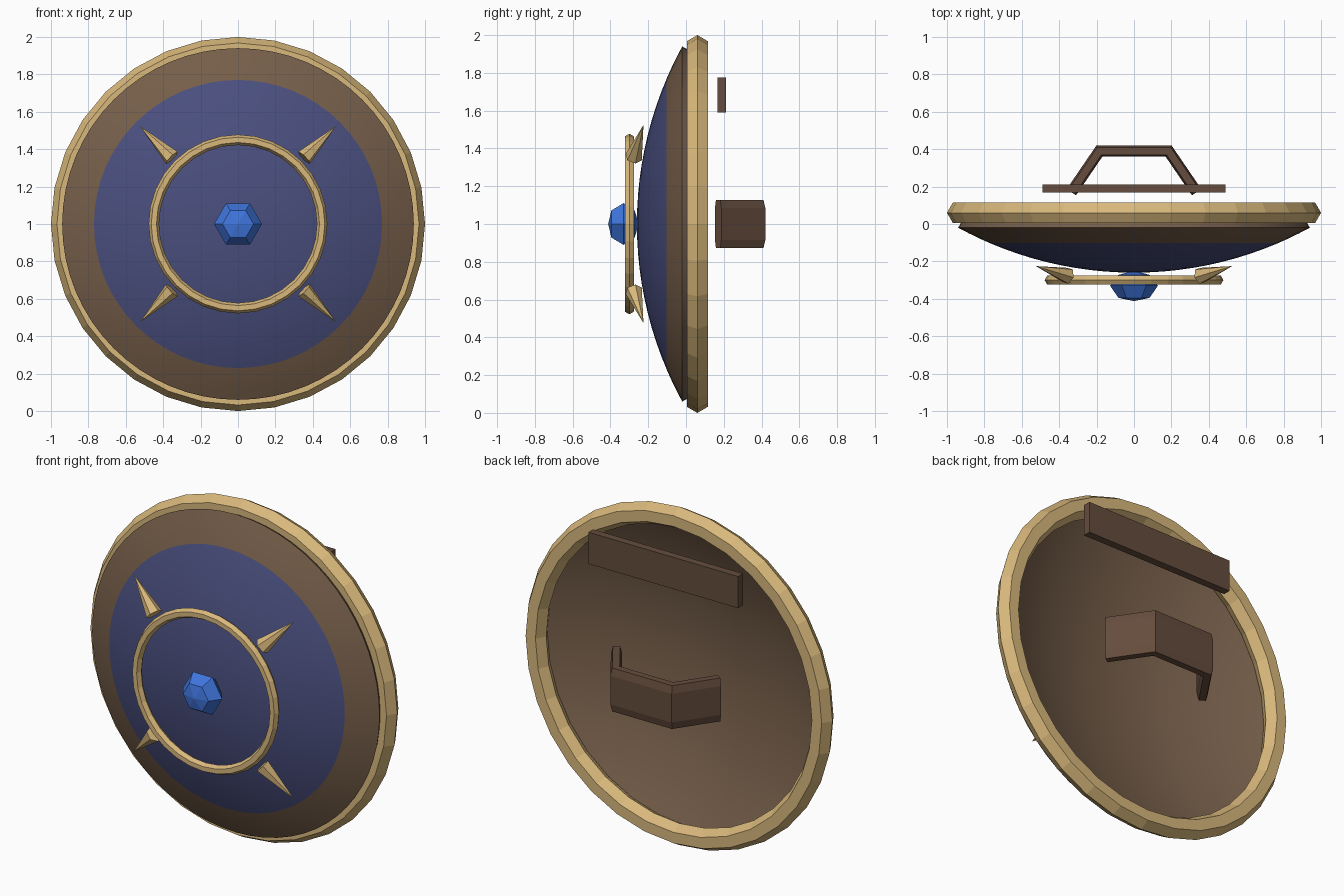
import bpy, bmesh, math
from mathutils import Vector

if "Cube" in bpy.data.objects:
    bpy.data.objects.remove(bpy.data.objects["Cube"])

CZ = 1.0  # height of the shield's centre


def material(name, rgb):
    m = bpy.data.materials.new(name)
    m.diffuse_color = (*rgb, 1)
    m.use_nodes = True
    m.node_tree.nodes["Principled BSDF"].inputs["Base Color"].default_value = m.diffuse_color
    return m


gold = material("gold", (0.69, 0.48, 0.20))
brown = material("brown_leather", (0.18, 0.112, 0.068))
blue = material("blue_paint", (0.068, 0.078, 0.21))
gem_blue = material("gem_blue", (0.05, 0.18, 0.73))
strap_brown = material("strap_brown", (0.13, 0.073, 0.047))


def finish(name, bm, *mats):
    bmesh.ops.remove_doubles(bm, verts=bm.verts, dist=1e-5)
    bmesh.ops.recalc_face_normals(bm, faces=bm.faces)
    me = bpy.data.meshes.new(name)
    bm.to_mesh(me)
    bm.free()
    for m in mats:
        me.materials.append(m)
    ob = bpy.data.objects.new(name, me)
    bpy.context.collection.objects.link(ob)
    return ob


def loft(bm, rings, closed_path):
    """Join closed loops of points with quads; cap the ends of an open path."""
    loops = [[bm.verts.new(p) for p in r] for r in rings]
    n = len(loops[0])
    for i in range(len(loops) if closed_path else len(loops) - 1):
        a, b = loops[i], loops[(i + 1) % len(loops)]
        for j in range(n):
            k = (j + 1) % n
            bm.faces.new((a[j], a[k], b[k], b[j]))
    if not closed_path:
        bm.faces.new(loops[0])
        bm.faces.new(loops[-1])


def lathe(name, profile, sides, *mats, closed=True):
    """Spin (radius, y) points around the shield's y axis."""
    bm = bmesh.new()
    turn = [math.tau * i / sides for i in range(sides)]
    rings = [[(r * math.cos(t), y, CZ + r * math.sin(t)) for t in turn] for r, y in profile]
    loft(bm, rings, closed)
    return finish(name, bm, *mats)


def hexagon(r, y, size):
    return [(r + size * math.cos(k * math.pi / 3),
             y + size * math.sin(k * math.pi / 3)) for k in range(6)]


# Domed board: thin spherical shell, blue field on the front, brown elsewhere
R, APEX, THICK, FIELD = 1.96, -0.26, 0.03, 0.77
edge, mid = math.asin(0.94 / R), math.asin(FIELD / R)
angles = [mid * i / 10 for i in range(11)] + [mid + (edge - mid) * i / 3 for i in range(1, 4)]
arc = lambda rad, a: (max(rad * math.sin(a), 1e-7), APEX + R - rad * math.cos(a))
profile = [arc(R, a) for a in angles] + [arc(R - THICK, a) for a in reversed(angles)]
board = lathe("shield_board", profile, 64, brown, blue)
for p in board.data.polygons:
    c = p.center
    rad = math.hypot(c.x, c.z - CZ)
    outside = (c - Vector((0, APEX + R, CZ))).length > R - THICK / 2
    p.material_index = 1 if rad < FIELD and outside else 0
bpy.context.view_layer.objects.active = board
board.select_set(True)
bpy.ops.object.shade_smooth_by_angle(angle=math.radians(30))

# Gold outer rim and raised inner ring
lathe("outer_rim", hexagon(0.936, 0.06, 0.064), 32, gold)
lathe("inner_ring", hexagon(0.45, -0.30, 0.028), 32, gold)

# Faceted centre gem
lathe("centre_gem", [(1e-7, -0.412), (0.083, -0.395), (0.128, -0.33),
                     (0.083, -0.272), (1e-7, -0.25)], 6, gem_blue, closed=False)

# Four diagonal spikes leaning back towards the board
for i in range(4):
    a = math.pi / 4 + i * math.pi / 2
    out = Vector((math.cos(a), 0, math.sin(a)))
    base = out * 0.50 + Vector((0, -0.277, CZ))
    tip = out * 0.742 + Vector((0, -0.225, CZ))
    bm = bmesh.new()
    bmesh.ops.create_cone(bm, cap_ends=True, segments=6, radius1=0.046, radius2=0,
                          depth=(tip - base).length)
    spike = finish(f"spike_{i + 1}", bm, gold)
    spike.rotation_mode = 'QUATERNION'
    spike.rotation_quaternion = (tip - base).to_track_quat('Z', 'Y')
    spike.location = (base + tip) / 2

# Upper arm bar
bm = bmesh.new()
bmesh.ops.create_cube(bm, size=1)
bmesh.ops.scale(bm, vec=(0.98, 0.045, 0.187), verts=bm.verts)
bmesh.ops.translate(bm, vec=(0, 0.19, 1.683), verts=bm.verts)
finish("arm_bar", bm, strap_brown)

# Bent hand grip: slightly bevelled flat strap swept along a mitred path
path = [Vector(p) for p in ((-0.335, 0.17), (-0.185, 0.39), (0.185, 0.39), (0.335, 0.17))]
section = [(0.03, 0.085), (0.02, 0.128), (-0.02, 0.128), (-0.03, 0.085),
           (-0.03, -0.085), (-0.02, -0.128), (0.02, -0.128), (0.03, -0.085)]
normals = []
for a, b in zip(path, path[1:]):
    d = (b - a).normalized()
    normals.append(Vector((-d.y, d.x)))
rings = []
for i, p in enumerate(path):
    n0, n1 = normals[max(i - 1, 0)], normals[min(i, len(normals) - 1)]
    m = (n0 + n1).normalized()
    m = m / m.dot(n0)
    rings.append([(p.x + m.x * t, p.y + m.y * t, CZ + h) for t, h in section])
bm = bmesh.new()
loft(bm, rings, False)
finish("hand_grip", bm, strap_brown)
